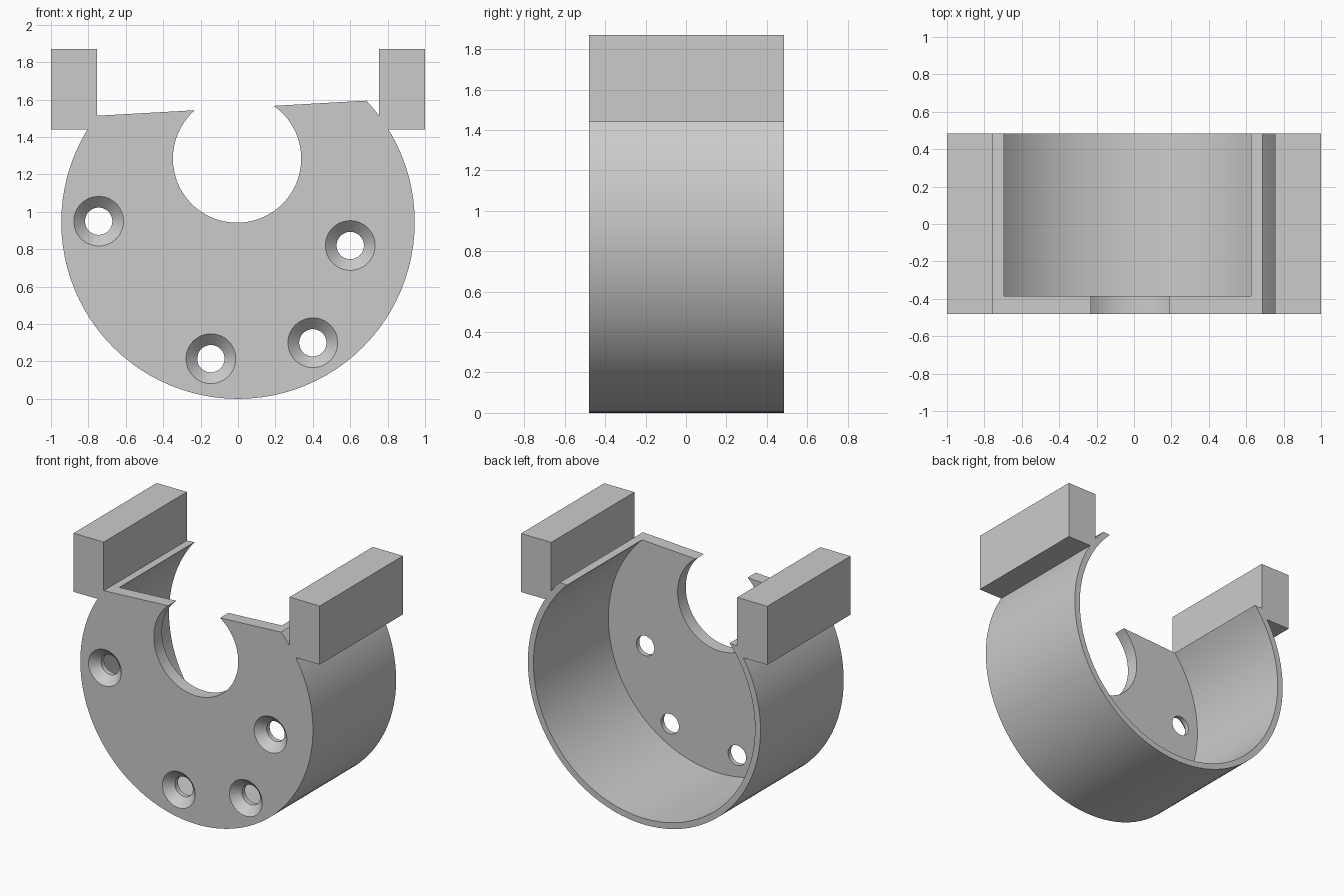
import bpy, bmesh, math
from mathutils import Matrix, Vector

cube = bpy.data.objects.get("Cube")
if cube:
    bpy.data.objects.remove(cube, do_unlink=True)

FRONT, BACK = -0.48, 0.485
PLATE_BACK = -0.385
CENTRE_Z = 0.945
R_OUT, R_IN = 0.945, 0.9

grey = bpy.data.materials.new("plain_grey")
grey.use_nodes = True
grey.diffuse_color = (0.6, 0.6, 0.6, 1)
grey.node_tree.nodes["Principled BSDF"].inputs["Base Color"].default_value = (0.6, 0.6, 0.6, 1)


def make_object(name, bm):
    mesh = bpy.data.meshes.new(name)
    bm.to_mesh(mesh)
    bm.free()
    mesh.materials.append(grey)
    obj = bpy.data.objects.new(name, mesh)
    bpy.context.collection.objects.link(obj)
    return obj


def cone_y(name, x, z, r_front, r_back, y0, y1, sides=96):
    """Closed cone or cylinder lying along y."""
    bm = bmesh.new()
    place = Matrix.Translation((x, (y0 + y1) / 2, z)) @ Matrix.Rotation(-math.pi / 2, 4, 'X')
    bmesh.ops.create_cone(bm, cap_ends=True, segments=sides, radius1=r_front,
                          radius2=r_back, depth=y1 - y0, matrix=place)
    return make_object(name, bm)


def box(name, low, high, turn=Matrix()):
    low, high = Vector(low), Vector(high)
    bm = bmesh.new()
    place = turn @ Matrix.Translation((low + high) / 2) @ Matrix.Diagonal((*(high - low), 1))
    bmesh.ops.create_cube(bm, size=1, matrix=place)
    return make_object(name, bm)


def combine(target, other, operation):
    mod = target.modifiers.new(operation.lower(), 'BOOLEAN')
    mod.operation, mod.solver, mod.object = operation, 'EXACT', other
    bpy.context.view_layer.objects.active = target
    bpy.ops.object.modifier_apply(modifier=mod.name)
    bpy.data.objects.remove(other, do_unlink=True)


# Cup: round shell with a closed front plate
cup = cone_y("cup_housing", 0, CENTRE_Z, R_OUT, R_OUT, FRONT, BACK)
combine(cup, cone_y("bore", 0, CENTRE_Z, R_IN, R_IN, PLATE_BACK, 0.7), 'DIFFERENCE')

# Slightly tilted cut across the top
tilt = Matrix.Translation((0, 0, 1.556)) @ Matrix.Rotation(-math.atan(0.056), 4, 'Y')
combine(cup, box("top_cut", (-2, -1, 0), (2, 1, 1), tilt), 'DIFFERENCE')

# Large shaft opening in the front plate
combine(cup, cone_y("shaft_opening", -0.005, 1.285, 0.343, 0.343, -0.6, -0.3), 'DIFFERENCE')

# Countersunk screw holes
for x, z in [(-0.745, 0.95), (-0.145, 0.215), (0.4, 0.3), (0.6, 0.82)]:
    combine(cup, cone_y("screw_hole", x, z, 0.073, 0.073, -0.6, -0.3, 48), 'DIFFERENCE')
    combine(cup, cone_y("countersink", x, z, 0.153, 0.073, FRONT - 0.02, FRONT + 0.06, 48), 'DIFFERENCE')

# Mounting rails on both sides
for side in (-1, 1):
    xs = sorted((side * 0.755, side * 1.0))
    combine(cup, box("rail", (xs[0], FRONT, 1.44), (xs[1], BACK, 1.87)), 'UNION')

bpy.ops.object.select_all(action='DESELECT')
cup.select_set(True)
bpy.context.view_layer.objects.active = cup
bpy.ops.object.shade_smooth_by_angle(angle=math.radians(25))
